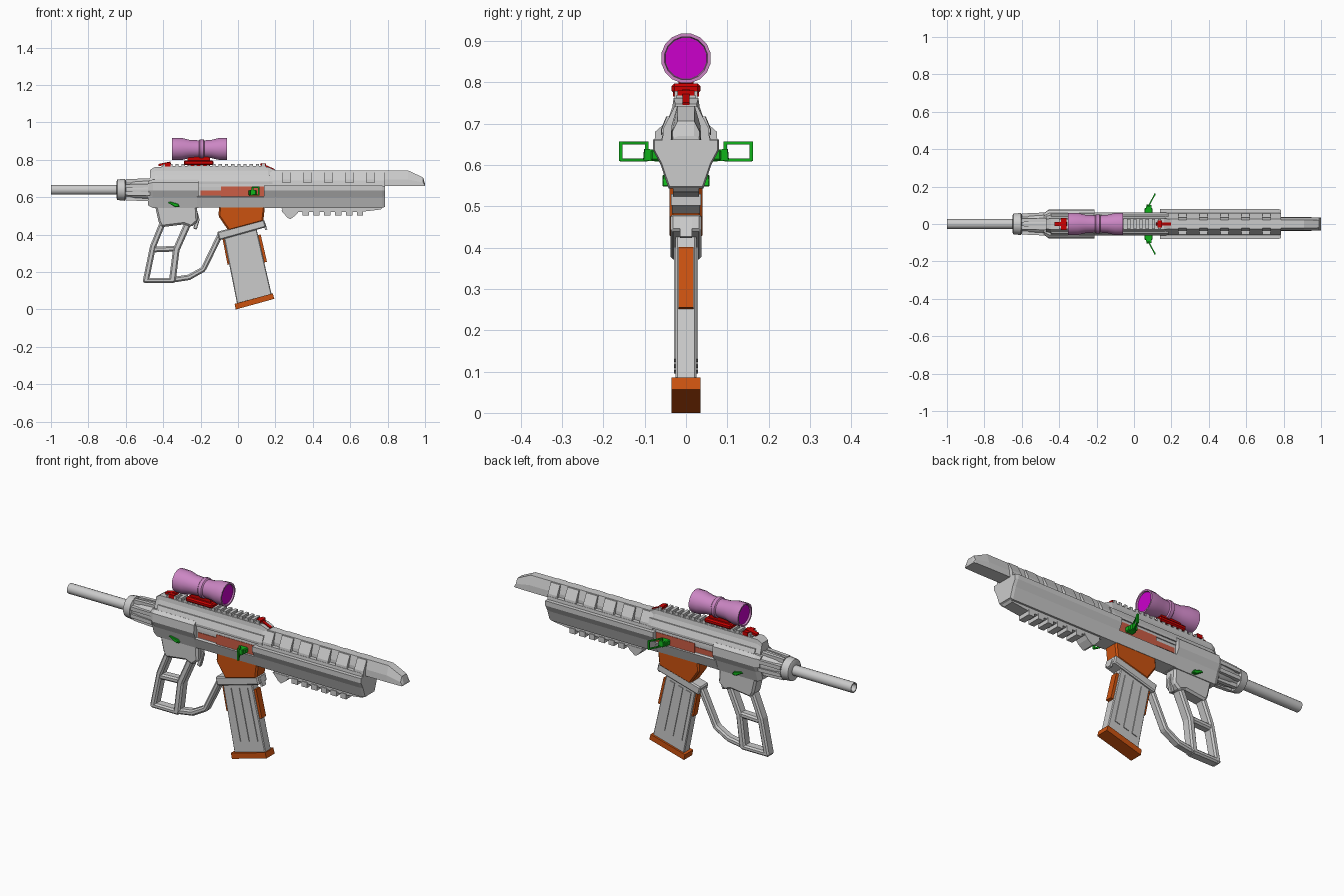
import bpy, bmesh, math
from mathutils import Vector

cube = bpy.data.objects.get("Cube")
if cube:
    bpy.data.objects.remove(cube, do_unlink=True)


def material(name, rgb):
    m = bpy.data.materials.new(name)
    m.use_nodes = True
    m.diffuse_color = (*rgb, 1)
    m.node_tree.nodes["Principled BSDF"].inputs["Base Color"].default_value = (*rgb, 1)
    return m


GREY = material("light grey", (0.6, 0.6, 0.6))
PINK = material("pink", (0.6, 0.24, 0.55))
LENS = material("magenta glass", (0.6, 0, 0.6))
RED = material("red", (0.6, 0, 0))
ORANGE = material("orange", (0.6, 0.085, 0.005))
SALMON = material("salmon", (0.6, 0.11, 0.06))
GREEN = material("green", (0.005, 0.45, 0.01))


def finish(name, bm, mat, bevel=0, smooth=False):
    bmesh.ops.recalc_face_normals(bm, faces=bm.faces)
    me = bpy.data.meshes.new(name)
    bm.to_mesh(me)
    bm.free()
    me.materials.append(mat)
    ob = bpy.data.objects.new(name, me)
    bpy.context.collection.objects.link(ob)
    if bevel:
        mod = ob.modifiers.new("chamfer", "BEVEL")
        mod.width = bevel
        mod.limit_method = "ANGLE"
    if smooth:
        bpy.ops.object.select_all(action="DESELECT")
        ob.select_set(True)
        bpy.context.view_layer.objects.active = ob
        bpy.ops.object.shade_smooth_by_angle(angle=math.radians(35))
    return ob


def skin(name, rings, mat, **kw):
    """Join matching rings of points and cap both ends."""
    bm = bmesh.new()
    vs = [[bm.verts.new(p) for p in r] for r in rings]
    n = len(vs[0])
    for a, b in zip(vs, vs[1:]):
        for i in range(n):
            j = (i + 1) % n
            bm.faces.new((a[i], a[j], b[j], b[i]))
    bm.faces.new(vs[0])
    bm.faces.new(vs[-1])
    return finish(name, bm, mat, **kw)


def prism(name, pts, y0, y1, mat, **kw):
    return skin(name, [[(x, y, z) for x, z in pts] for y in (y0, y1)], mat, **kw)


def box(name, x0, x1, y0, y1, z0, z1, mat, **kw):
    return prism(name, [(x0, z0), (x1, z0), (x1, z1), (x0, z1)], y0, y1, mat, **kw)


def loft(name, half, stations, mat, pivot=0.63, **kw):
    """Mirror half a y-z section and place it at (x, y scale, z scale) stations."""
    full = half + [(-y, z) for y, z in reversed(half)]
    rings = [[(x, y * sy, pivot + (z - pivot) * sz) for y, z in full]
             for x, sy, sz in stations]
    return skin(name, rings, mat, **kw)


def lathe(name, profile, zc, mat, sides=16):
    turn = [2 * math.pi * (i + 0.5) / sides for i in range(sides)]
    return skin(name, [[(x, r * math.cos(a), zc + r * math.sin(a)) for a in turn]
                       for x, r in profile], mat, smooth=True)


def strip(name, pts, width, half_y, mat, bevel=0.008):
    """Mitred bar following a path in the x-z plane."""
    p = [Vector(q) for q in pts]
    left, right = [], []
    for i, q in enumerate(p):
        a = (q - p[max(i - 1, 0)]).normalized()
        b = (p[min(i + 1, len(p) - 1)] - q).normalized()
        t = (a + b).normalized()
        off = Vector((-t.y, t.x)) * width / 2
        left.append(q + off)
        right.append(q - off)
    return prism(name, left + right[::-1], -half_y, half_y, mat, bevel=bevel)


def rod(name, a, b, size, mat):
    a, b = Vector(a), Vector(b)
    rot = (b - a).to_track_quat("Z", "Y")
    corners = [Vector((i * size, j * size, 0)) for i, j in ((-1, -1), (1, -1), (1, 1), (-1, 1))]
    return skin(name, [[p + rot @ c for c in corners] for p in (a, b)], mat)


# Rear tube and its locking collar
lathe("rear_tube", [(-0.94, 0.021), (-1, 0.021), (-1, 0.027), (-0.6, 0.027)], 0.64, GREY)
lathe("rear_collar", [(-0.65, 0.045), (-0.645, 0.056), (-0.605, 0.06), (-0.6, 0.046),
                      (-0.575, 0.046), (-0.56, 0.052), (-0.46, 0.058)], 0.64, GREY)
for i in range(8):
    a = math.pi * (i + 0.5) / 4
    y, z = math.cos(a), math.sin(a)
    rod("collar_rib", (-0.6, y * 0.05, 0.64 + z * 0.05), (-0.47, y * 0.056, 0.64 + z * 0.056), 0.01, GREY)

# Body: rear block, recessed centre and handguard
wide = [(0.042, 0.543), (0.062, 0.602), (0.08, 0.636), (0.08, 0.662)]
rear = wide[:-1] + [(0.078, 0.68), (0.06, 0.695)]
loft("rear_body", rear, [(-0.48, 0.75, 0.85), (-0.455, 0.96, 1), (-0.21, 0.96, 1)], GREY)
loft("centre_body", [(0.042, 0.545), (0.062, 0.602), (0.05, 0.606), (0.05, 0.69)],
     [(-0.22, 1, 1), (0.15, 1, 1)], GREY)
loft("handguard", wide, [(0.14, 1, 1), (0.77, 1, 1), (0.785, 0.95, 0.94)], GREY)
for s in (-1, 1):
    box("bolt_rear", -0.2, -0.09, s * 0.04, s * 0.053, 0.61, 0.637, SALMON)
    box("bolt_front", -0.09, 0.14, s * 0.04, s * 0.057, 0.605, 0.657, SALMON)

# Upper receiver with raised side panels and top rail
loft("upper_receiver", [(0.055, 0.655), (0.052, 0.685), (0.042, 0.715), (0.033, 0.74), (0.03, 0.762)],
     [(-0.47, 0.85, 0.85), (-0.445, 1, 1), (0.16, 1, 1), (0.195, 0.85, 0.86)], GREY, pivot=0.655)
loft("side_panels", [(0.06, 0.672), (0.061, 0.685), (0.048, 0.717)],
     [(-0.445, 0.97, 1), (-0.43, 1, 1), (0.165, 1, 1), (0.185, 0.97, 1)], GREY)
box("top_rail", -0.41, 0.15, -0.024, 0.024, 0.755, 0.768, GREY)
for i in range(17):
    x = -0.4 + i * 0.033
    box("rail_tooth", x, x + 0.017, -0.028, 0.028, 0.76, 0.779, GREY)

# Slotted cover over the handguard, running into the pointed nose
loft("nose_spine", [(0.037, 0.66), (0.035, 0.695), (0.021, 0.743)],
     [(0.15, 1, 1), (0.91, 1, 1), (0.99, 0.95, 0.55), (1, 0.9, 0.12)], GREY, pivot=0.66)
for i in range(6):
    x = 0.17 + i * 0.112
    loft("cover_rib", [(0.058, 0.655), (0.054, 0.69), (0.028, 0.741)],
         [(x, 1, 1), (min(x + 0.068, 0.785), 1, 1)], GREY)
loft("cover_sill", [(0.06, 0.655), (0.057, 0.678)], [(0.16, 1, 1), (0.78, 1, 1)], GREY)

# Underside rail
prism("under_rail", [(0.23, 0.55), (0.78, 0.55), (0.765, 0.535), (0.66, 0.522), (0.32, 0.522), (0.24, 0.525)],
      -0.032, 0.032, GREY)
prism("rail_stop", [(0.23, 0.53), (0.33, 0.53), (0.31, 0.505), (0.28, 0.483), (0.265, 0.49)],
      -0.034, 0.034, GREY)
for i in range(6):
    x = 0.345 + i * 0.058
    box("under_tooth", x, x + 0.034, -0.036, 0.036, 0.502, 0.53, GREY)

# Skeleton grip, trigger and guard
prism("grip_root", [(-0.445, 0.56), (-0.22, 0.56), (-0.215, 0.47), (-0.25, 0.44), (-0.29, 0.455),
                    (-0.41, 0.44), (-0.425, 0.47)], -0.036, 0.036, GREY, bevel=0.01)
strip("grip_back", [(-0.40, 0.47), (-0.455, 0.335), (-0.495, 0.142)], 0.032, 0.027, GREY)
strip("grip_front", [(-0.268, 0.46), (-0.33, 0.32), (-0.352, 0.145)], 0.036, 0.027, GREY)
strip("grip_crossbar", [(-0.46, 0.32), (-0.335, 0.325)], 0.03, 0.024, GREY)
strip("grip_foot", [(-0.507, 0.155), (-0.34, 0.155)], 0.028, 0.027, GREY)
strip("trigger_guard", [(-0.36, 0.157), (-0.262, 0.172), (-0.185, 0.215), (-0.095, 0.4)], 0.03, 0.022, GREY)
strip("trigger", [(-0.235, 0.55), (-0.215, 0.48), (-0.23, 0.43)], 0.02, 0.01, GREY, bevel=0.003)

# Magazine well, collar and magazine
prism("magazine_well", [(-0.1, 0.56), (0.145, 0.56), (0.135, 0.47), (-0.05, 0.42), (-0.105, 0.5)],
      -0.04, 0.04, ORANGE, bevel=0.008)
prism("magazine_collar", [(-0.112, 0.415), (0.14, 0.482), (0.15, 0.44), (-0.1, 0.37)],
      -0.037, 0.037, GREY, bevel=0.006)
strip("magazine_catch", [(0.135, 0.475), (0.152, 0.425)], 0.012, 0.015, GREY, bevel=0)
top_l, top_r = Vector((-0.078, 0.4)), Vector((0.096, 0.445))
low_l, low_r = Vector((-0.005, 0.03)), Vector((0.18, 0.08))


def mag(u, v):
    return top_l.lerp(top_r, u).lerp(low_l.lerp(low_r, u), v)


def mag_patch(u0, u1, v0, v1):
    return [mag(u0, v0), mag(u1, v0), mag(u1, v1), mag(u0, v1)]


prism("magazine", mag_patch(0, 1, 0, 1), -0.025, 0.025, GREY, bevel=0.004)
for u in (0.2, 0.48, 0.76):
    prism("magazine_rib", mag_patch(u - 0.08, u + 0.08, 0.1, 0.84), -0.029, 0.029, GREY)
prism("magazine_front_strip", mag_patch(0.94, 1.08, 0.13, 0.53), -0.018, 0.018, ORANGE)
prism("magazine_back_strip", mag_patch(-0.05, 0.06, 0.06, 0.43), -0.018, 0.018, ORANGE)
prism("magazine_base", [(-0.018, 0.03), (0.186, 0.086), (0.194, 0.057), (-0.012, 0)],
      -0.035, 0.035, ORANGE)

# Scope, lenses and mount
lathe("scope_tube", [(-0.34, 0.051), (-0.352, 0.053), (-0.352, 0.061), (-0.3, 0.06), (-0.26, 0.05),
                     (-0.208, 0.047), (-0.203, 0.053), (-0.185, 0.053), (-0.18, 0.047),
                     (-0.14, 0.05), (-0.1, 0.06), (-0.058, 0.061), (-0.058, 0.053), (-0.068, 0.051)],
      0.858, PINK)
for x in (-0.343, -0.069):
    lathe("scope_lens", [(x, 0.05), (x + 0.004, 0.05)], 0.858, LENS)
box("scope_mount", -0.27, -0.15, -0.018, 0.018, 0.765, 0.815, RED)
box("mount_clamp", -0.29, -0.13, -0.035, 0.035, 0.772, 0.797, RED, bevel=0.007)

# Folded sights
strip("rear_sight", [(-0.425, 0.772), (-0.36, 0.785)], 0.012, 0.012, RED, bevel=0)
box("rear_sight_base", -0.39, -0.36, -0.032, 0.032, 0.765, 0.785, RED)
strip("front_sight", [(0.12, 0.778), (0.195, 0.745)], 0.012, 0.008, RED, bevel=0)
box("front_sight_base", 0.125, 0.15, -0.02, 0.02, 0.76, 0.78, RED)

# Charging handles and safety levers on both sides
for s in (-1, 1):
    box("handle_root", 0.055, 0.1, s * 0.045, s * 0.085, 0.61, 0.637, GREEN, bevel=0.004)
    rod("handle_arm", (0.078, s * 0.065, 0.622), (0.08, s * 0.102, 0.625), 0.014, GREEN)
    near, far = (0.078, s * 0.095), (0.111, s * 0.158)
    for z in (0.612, 0.653):
        rod("handle_bar", (*near, z), (*far, z), 0.0035, GREEN)
    for end in (near, far):
        rod("handle_post", (*end, 0.609), (*end, 0.656), 0.0045, GREEN)
    prism("safety_lever", [(-0.375, 0.57), (-0.365, 0.577), (-0.32, 0.565), (-0.312, 0.548), (-0.335, 0.547)],
          s * 0.035, s * 0.057, GREEN, bevel=0.003)
